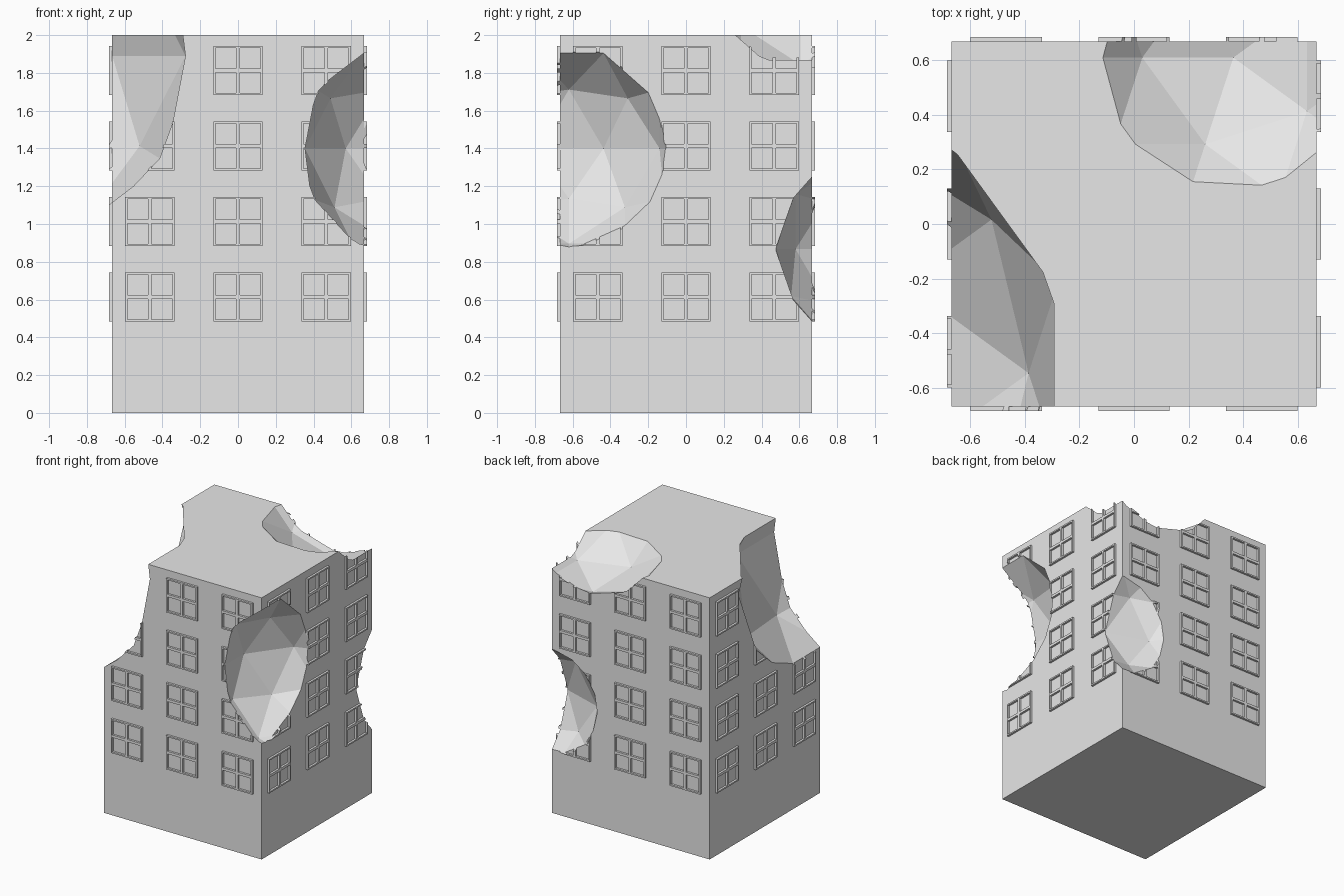
import bpy
import bmesh
from math import pi
from mathutils import Matrix, Vector

if "Cube" in bpy.data.objects:
    bpy.data.objects.remove(bpy.data.objects["Cube"], do_unlink=True)

HALF = 0.667
HEIGHT = 2.0

# Single plain grey material
grey = bpy.data.materials.new("concrete_grey")
grey.use_nodes = True
colour = (0.8, 0.8, 0.8, 1.0)
grey.diffuse_color = colour
grey.node_tree.nodes["Principled BSDF"].inputs["Base Color"].default_value = colour


def make_object(name, bm):
    bmesh.ops.recalc_face_normals(bm, faces=bm.faces)
    mesh = bpy.data.meshes.new(name)
    bm.to_mesh(mesh)
    bm.free()
    mesh.materials.append(grey)
    obj = bpy.data.objects.new(name, mesh)
    bpy.context.collection.objects.link(obj)
    return obj


def add_frame(bm, matrix):
    """Four-pane window frame: a grid with open pane cells, extruded outwards."""
    lines = [-0.13, -0.119, -0.01, 0.01, 0.119, 0.13]
    grid = [[bm.verts.new(matrix @ Vector((x, 0.007, z))) for z in lines] for x in lines]
    cells = []
    for i in range(5):
        for j in range(5):
            if i % 2 and j % 2:
                continue
            cells.append(bm.faces.new((grid[i][j], grid[i + 1][j],
                                       grid[i + 1][j + 1], grid[i][j + 1])))
    result = bmesh.ops.extrude_face_region(bm, geom=cells, use_keep_orig=True)
    moved = [v for v in result["geom"] if isinstance(v, bmesh.types.BMVert)]
    outward = matrix.to_3x3() @ Vector((0, -0.023, 0))
    bmesh.ops.translate(bm, verts=moved, vec=outward)


# Main block
bm = bmesh.new()
bmesh.ops.create_cube(bm, size=1, matrix=Matrix.Translation((0, 0, HEIGHT / 2))
                      @ Matrix.Diagonal((HALF * 2, HALF * 2, HEIGHT, 1)))
block = make_object("building_block", bm)

# Windows: three columns and four floors on every wall
bm = bmesh.new()
for side in range(4):
    turn = Matrix.Rotation(side * pi / 2, 4, "Z")
    for column in (-1, 0, 1):
        for floor in range(4):
            place = Matrix.Translation((column * 0.467, -HALF, 0.613 + floor * 0.4))
            add_frame(bm, turn @ place)
windows = make_object("window_frames", bm)

# Faceted bites taken out of the corners: centre and radius
bites = [
    ((0.919, -0.62, 1.4), 0.593),
    ((-1.293, -0.545, 1.89), 1.067),
    ((0.363, 0.608, 2.381), 0.633),
    ((0.673, 1.029, 0.867), 0.555),
]
cutters = []
for centre, radius in bites:
    bpy.ops.mesh.primitive_ico_sphere_add(subdivisions=2, radius=radius, location=centre)
    cutter = bpy.context.object
    cutter.name = "bite_cutter"
    cutter.hide_render = True
    cutter.data.materials.append(grey)
    cutters.append(cutter)

for obj in (block, windows):
    for cutter in cutters:
        cut = obj.modifiers.new("bite", "BOOLEAN")
        cut.operation = "DIFFERENCE"
        cut.solver = "EXACT"
        cut.object = cutter
    bpy.context.view_layer.objects.active = obj
    for name in [m.name for m in obj.modifiers]:
        bpy.ops.object.modifier_apply(modifier=name)

for cutter in cutters:
    bpy.data.objects.remove(cutter, do_unlink=True)
